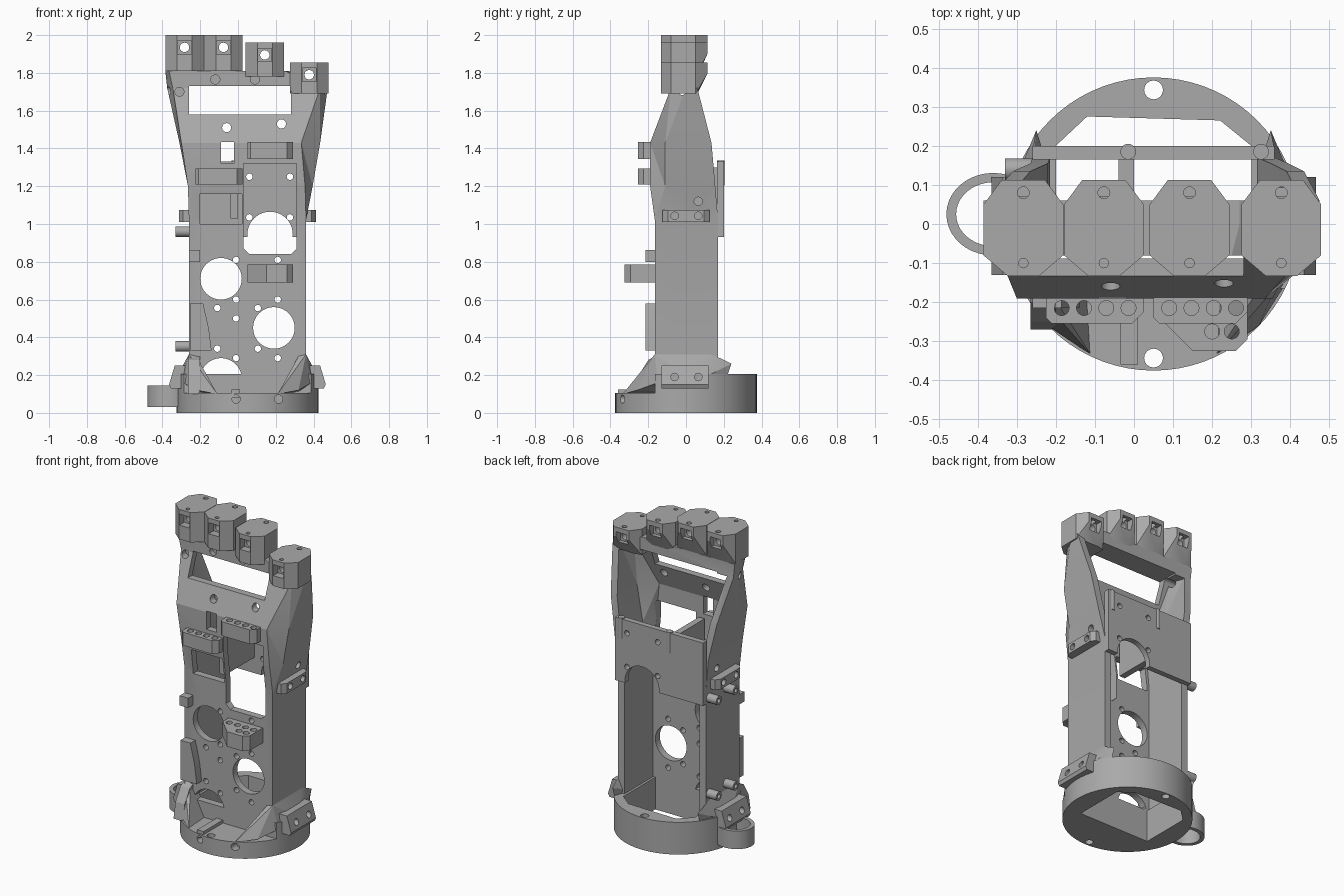
import bpy, bmesh, math
from mathutils import Matrix, Vector

if "Cube" in bpy.data.objects:
    bpy.data.objects.remove(bpy.data.objects["Cube"], do_unlink=True)

grey = bpy.data.materials.new("plain grey")
grey.use_nodes = True
grey.diffuse_color = (0.4, 0.4, 0.4, 1)
grey.node_tree.nodes["Principled BSDF"].inputs["Base Color"].default_value = (0.4, 0.4, 0.4, 1)
MID = 0.05  # x of the symmetry plane of the forearm


def finish(name, bm):
    bmesh.ops.recalc_face_normals(bm, faces=bm.faces)
    me = bpy.data.meshes.new(name)
    bm.to_mesh(me)
    bm.free()
    me.materials.append(grey)
    ob = bpy.data.objects.new(name, me)
    bpy.context.scene.collection.objects.link(ob)
    return ob


def hull(name, pts):
    bm = bmesh.new()
    for p in pts:
        bm.verts.new(p)
    res = bmesh.ops.convex_hull(bm, input=bm.verts)
    inside = [g for g in res["geom_interior"] if isinstance(g, bmesh.types.BMVert)]
    bmesh.ops.delete(bm, geom=inside, context='VERTS')
    bmesh.ops.dissolve_limit(bm, angle_limit=0.01, verts=bm.verts, edges=bm.edges)
    return finish(name, bm)


def box(name, x, y, z):
    return hull(name, [(a, b, c) for a in x for b in y for c in z])


def prism(name, outline, z0, z1):
    return hull(name, [(x, y, z) for z in (z0, z1) for x, y in outline])


def cyl(name, c, r, length, axis='Z', seg=24, squash=1.0):
    rot = {'X': Matrix.Rotation(math.pi / 2, 4, 'Y'),
           'Y': Matrix.Rotation(math.pi / 2, 4, 'X'), 'Z': Matrix()}[axis]
    bm = bmesh.new()
    bmesh.ops.create_cone(bm, cap_ends=True, segments=seg, radius1=r, radius2=r, depth=length,
                          matrix=Matrix.Translation(c) @ rot @ Matrix.Diagonal((1, squash, 1, 1)))
    return finish(name, bm)


def loft(name, sections, wall=0.0):
    bm = bmesh.new()
    rings = []
    for z, x0, x1, yf, yb, c0, c1 in sections:
        x0, x1, yf = x0 + wall, x1 - wall, yf + wall
        yb = 0.6 if wall else yb
        ym = yf + 0.08
        outline = [(x0, yb), (x0, ym), (x0 + c0, yf), (x1 - c1, yf), (x1, ym), (x1, yb)]
        rings.append([bm.verts.new((x, y, z)) for x, y in outline])
    for a, b in zip(rings, rings[1:]):
        for i in range(len(a)):
            j = (i + 1) % len(a)
            bm.faces.new((a[i], a[j], b[j], b[i]))
    bm.faces.new(rings[0])
    bm.faces.new(rings[-1])
    bmesh.ops.triangulate(bm, faces=bm.faces)
    return finish(name, bm)


def cut(ob, *cutters):
    for c in cutters:
        c.hide_render = True
        mod = ob.modifiers.new("cut", 'BOOLEAN')
        mod.operation, mod.solver, mod.object = 'DIFFERENCE', 'EXACT', c
        dg = bpy.context.evaluated_depsgraph_get()
        dg.update()
        me = bpy.data.meshes.new_from_object(ob.evaluated_get(dg))
        ob.modifiers.clear()
        ob.data = me
        bpy.data.objects.remove(c, do_unlink=True)
    return ob


def drill(ob, spots, r, y, length):
    cut(ob, *[cyl("drill", (x, y, z), r, length, 'Y') for x, z in spots])


# Forearm and palm shell: open-backed channel that widens upward
sections = [  # z, left x, right x, front y, back y, corner cuts
    (0.02, -0.26, 0.36, -0.165, 0.17, 0, 0),
    (1.02, -0.26, 0.36, -0.165, 0.17, 0, 0),
    (1.2, -0.265, 0.395, -0.19, 0.155, 0, 0.04),
    (1.43, -0.31, 0.435, -0.19, 0.135, 0.01, 0.1),
    (1.72, -0.375, 0.475, -0.08, 0.06, 0.03, 0.04),
    (1.81, -0.385, 0.27, -0.08, 0.06, 0.02, 0.02)]
shell = loft("palm_and_forearm_shell", sections)
cavity = [(-0.1,) + sections[0][1:]] + sections[1:-1]
cut(shell, loft("cavity", cavity, 0.045))
FRONT = (-0.4, 0.0)
cut(shell,
    box("palm_window", (-0.26, 0.28), (-0.4, 0.4), (1.58, 1.73)),
    box("small_window", (-0.09, -0.02), FRONT, (1.32, 1.435)),
    box("left_opening", (-0.2, 0.02), FRONT, (1.0, 1.16)),
    hull("right_opening", [(x, y, z) for y in FRONT for x, z in
                           [(0.06, 0.84), (0.28, 0.84), (0.31, 0.87), (0.31, 1.32), (0.03, 1.32), (0.03, 0.87)]]),
    *[cyl("round_hole", (x, -0.2, z), 0.11, 0.3, 'Y', 40)
      for x, z in [(-0.09, 0.71), (0.19, 0.45), (-0.09, 0.18)]])
for cx, cz in [(0.1, 0.705), (0.1, 0.395)]:
    drill(shell, [(cx + s * 0.11, cz + t * 0.105) for s in (-1, 1) for t in (-1, 1)], 0.017, -0.15, 0.2)
drill(shell, [(-0.11, 0.555), (0.105, 0.555), (-0.11, 0.34), (0.105, 0.34)], 0.017, -0.15, 0.2)
drill(shell, [(-0.31, 1.7), (-0.12, 1.765), (0.09, 1.765), (-0.06, 1.51), (0.23, 1.53)], 0.024, -0.12, 0.14)
cut(shell, *[cyl("side_hole", (MID, y, z), 0.022, 1.2, 'X') for y, z in [(0.065, 1.12), (-0.02, 1.705)]])

# Back plate with arch and screw holes, and the inner divider
plate = box("back_plate", (-0.26, 0.36), (0.165, 0.2), (0.93, 1.33))
cut(plate, cyl("arch", (0.17, 0.18, 0.945), 0.12, 0.2, 'Y', 40))
drill(plate, [(x, z) for x in (0.06, 0.275) for z in (1.035, 1.25)], 0.017, 0.18, 0.1)
box("divider_wall", (-0.04, 0.0), (-0.13, 0.17), (1.03, 1.3))
for x in (-0.015, 0.325):
    cyl("plate_pin", (x, 0.185, 1.27), 0.02, 0.13)

# Base ring, low in front and tall behind
base = cyl("base_ring", (MID, 0, 0.1025), 0.375, 0.205, seg=72)
well_outline = [(-0.2, -0.12), (0.3, -0.12), (0.3, 0.2), (0.22, 0.265), (-0.12, 0.275), (-0.2, 0.2)]
cut(base, box("front_step", (-0.6, 0.6), (-0.6, -0.165), (0.105, 0.4)),
    prism("well", well_outline, -0.1, 0.5),
    *[cyl("bolt_hole", (MID, y, 0.1), 0.024, 0.5) for y in (-0.343, 0.343)])
drill(base, [(-0.01, 0.073), (0.215, 0.073)], 0.022, -0.35, 0.12)


def mirrored(pts, side):
    return [(x if side > 0 else 2 * MID - x, y, z) for x, y, z in pts]


# Side parts, built once and mirrored across the forearm
for side, word in ((1, "left"), (-1, "right")):
    flare = hull(word + "_base_flare", mirrored(
        [(0.22, -0.17, 0.1), (0.21, -0.335, 0.1), (0.32, -0.26, 0.12), (0.39, -0.15, 0.16),
         (0.42, 0.0, 0.2), (0.4, 0.12, 0.2), (0.35, 0.22, 0.2), (0.35, 0.24, 0.26), (0.34, 0.17, 0.1),
         (0.32, -0.165, 0.3), (0.36, -0.165, 0.31), (0.36, 0.13, 0.31), (0.36, 0.18, 0.29)], side))
    cut(flare, box("inner_space", (-0.216, 0.316), (-0.121, 0.6), (0, 0.6)))
    foot = hull(word + "_base_bracket", mirrored(
        [(x, y, z) for y in (-0.13, 0.12) for x, z in
         [(0.36, 0.13), (0.455, 0.13), (0.465, 0.15), (0.435, 0.25), (0.36, 0.25)]], side))
    rail = hull(word + "_wrist_bracket", mirrored(
        [(x, s * 0.125 + t, z) for s in (-1, 1) for z in (1.01, 1.075)
         for x, t in [(0.35, 0), (0.39, 0), (0.412, -s * 0.03)]], side))
    for ob, z, ex in ((foot, 0.19, 0.45), (rail, 1.043, 0.41)):
        cut(ob, *[cyl("screw_hole", (MID + side * (ex - MID), y, z), 0.02, 0.06, 'X') for y in (-0.06, 0.065)])

# Right side loop, bosses and small front ribs
loop = cyl("side_loop", (-0.36, 0.025, 0.088), 0.12, 0.115, seg=40, squash=0.88)
cut(loop, cyl("loop_hole", (-0.36, 0.025, 0.088), 0.095, 0.3, seg=40, squash=0.86))
for z in (0.352, 0.96):
    for y in (0.14, -0.03):
        boss = cyl("side_boss", (-0.29, y, z), 0.028, 0.08, 'X')
        cut(boss, cyl("boss_hole", (-0.33, y, z), 0.014, 0.06, 'X'))
box("small_front_block", (-0.26, -0.2), (-0.215, -0.16), (0.8, 0.862))
hull("tapered_front_rib", [(x, y, z) for y in (-0.215, -0.16) for x, z in
                           [(-0.255, 0.33), (-0.14, 0.33), (-0.155, 0.45), (-0.185, 0.58), (-0.255, 0.58)]])
hull("lower_front_rib", [(x, y, z) for x in (-0.265, -0.2) for y, z in
                         [(-0.16, 0.1), (-0.27, 0.1), (-0.25, 0.2), (-0.2, 0.28), (-0.16, 0.3)]])
box("front_foot_rib", (-0.035, 0.01), (-0.36, -0.165), (0.08, 0.125))

# Cable guides on the front, each with a row of upright holes
for name, x0, x1, y, z0, z1 in [("upper_right_guide", -0.225, 0.025, -0.255, 1.21, 1.295),
                                ("upper_left_guide", 0.05, 0.29, -0.255, 1.345, 1.435),
                                ("lower_left_guide", 0.05, 0.29, -0.325, 0.69, 0.785)]:
    slant = 0.1 if y < -0.3 else 0.015
    guide = prism(name, [(x0, -0.16), (x1, -0.16), (x1, y + 0.03), (x1 - 0.03, y),
                         (x0 + slant, y), (x0, y + slant)], z0, z1)
    cut(guide, *[cyl("guide_hole", (x0 + 0.04 + i * 0.057, -0.215, z1), 0.019, 0.4) for i in range(4)])
    if y < -0.3:
        cut(guide, *[cyl("guide_hole", (x, -0.275, z1), 0.019, 0.4) for x in (0.2, 0.25)])

# Four knuckle blocks with pockets, cross pins and upright holes
half = [(0.055, 0.113), (0.102, 0.05), (0.102, -0.08), (0.04, -0.133)]
knuckles = [(-0.283, 1.81, 2.0), (-0.077, 1.81, 2.0), (0.142, 1.78, 1.96), (0.377, 1.69, 1.855)]
for n, (cx, z0, z1) in enumerate(knuckles):
    outline = [(cx + s * x, y) for s in (-1, 1) for x, y in half]
    block = hull("knuckle_%d" % (n + 1),
                 [(x, y, z) for z in (z1, z1 - 0.06) for x, y in outline] +
                 [(x, min(y, 0.06), z0) for x, y in outline])
    pocket = (cx - 0.036, cx + 0.036)
    cut(block, box("front_pocket", pocket, (-0.3, -0.085), (z1 - 0.1, z1 - 0.03)),
        box("back_pocket", pocket, (0.07, 0.3), (z1 - 0.1, z1 - 0.03)),
        cyl("cross_hole", (cx, 0, z1 - 0.065), 0.025, 0.6, 'Y'),
        cyl("back_pin_hole", (cx, 0.08, z1), 0.015, 0.12),
        cyl("front_pin_hole", (cx, -0.1, z1), 0.012, 0.12))

# Smooth the round surfaces and keep the edges crisp
bpy.ops.object.select_all(action='DESELECT')
for ob in bpy.context.scene.objects:
    if ob.type == 'MESH' and grey.name in ob.data.materials:
        ob.select_set(True)
        bpy.context.view_layer.objects.active = ob
bpy.ops.object.shade_smooth_by_angle(angle=math.radians(20))
